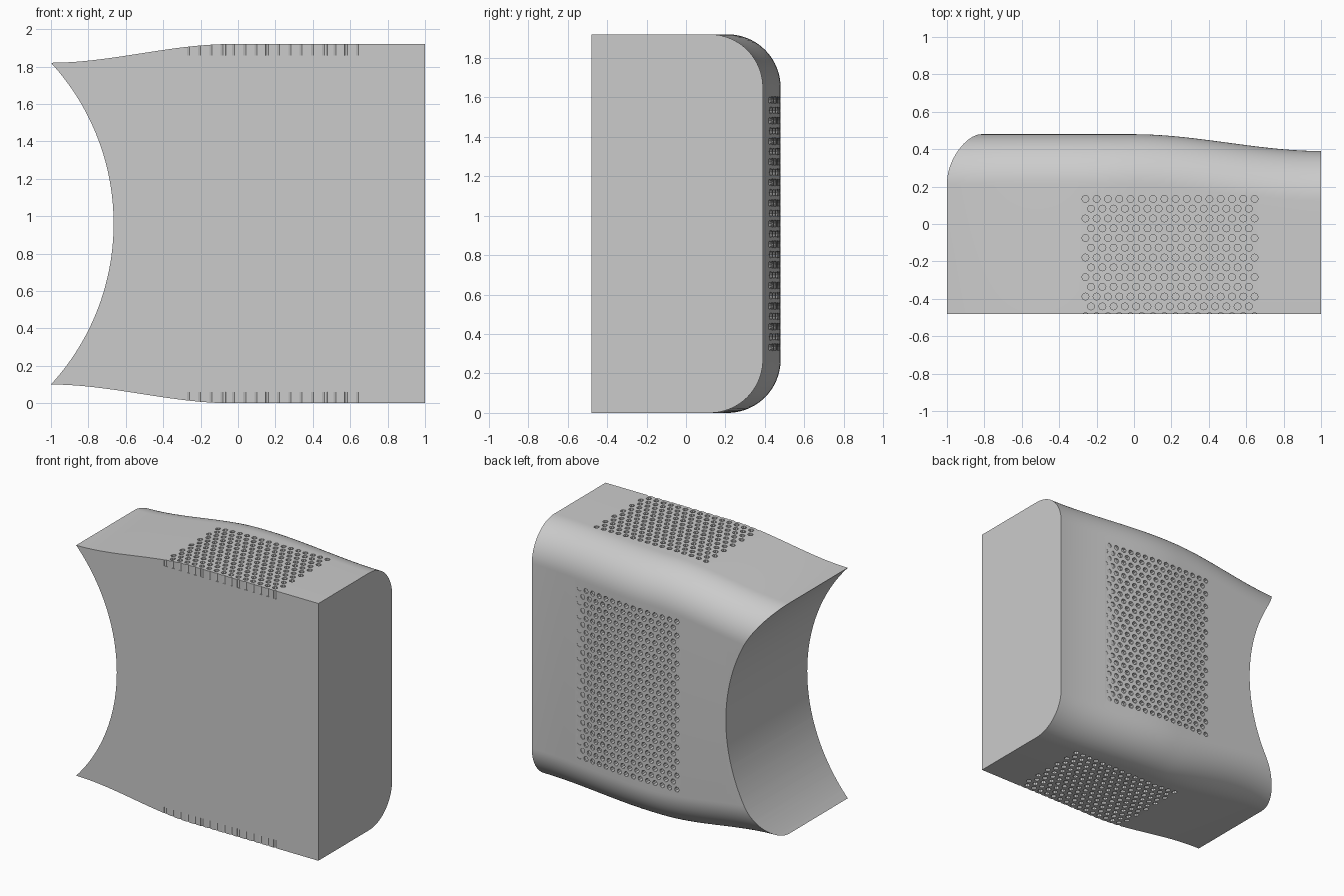
import bpy, bmesh, math
from mathutils import Vector, Matrix

cube = bpy.data.objects.get("Cube")
if cube:
    bpy.data.objects.remove(cube, do_unlink=True)

MID, FRONT, RADIUS = 0.96, -0.48, 0.27
PITCH = 0.0603
ROW = PITCH * math.sqrt(3) / 2

grey = bpy.data.materials.new("neutral grey")
grey.use_nodes = True
colour = (0.6, 0.6, 0.6, 1)
grey.diffuse_color = colour
grey.node_tree.nodes["Principled BSDF"].inputs["Base Color"].default_value = colour


def ease(t):
    t = min(max(t, 0), 1)
    return t * t * (3 - 2 * t)


def make_object(name, bm):
    bmesh.ops.recalc_face_normals(bm, faces=bm.faces)
    mesh = bpy.data.meshes.new(name)
    bm.to_mesh(mesh)
    bm.free()
    mesh.materials.append(grey)
    obj = bpy.data.objects.new(name, mesh)
    bpy.context.collection.objects.link(obj)
    return obj


def section(x):
    """Half-rounded rectangle whose height and depth vary along x."""
    half = 0.96 - 0.1 * ease((-0.04 - x) / 0.96)
    back = 0.48 - 0.09 * ease(x)
    steps = 20
    upper = []
    for i in range(steps + 1):
        a = math.pi / 2 * (1 - i / steps)
        upper.append((back - RADIUS + RADIUS * math.cos(a),
                      half - RADIUS + RADIUS * math.sin(a)))
    ring = [(FRONT, half)] + upper
    ring += [(y, -z) for y, z in reversed(ring)]
    return [Vector((x, y, MID + z)) for y, z in ring]


# Housing: lofted sections
bm = bmesh.new()
stations = [-1.05] + [-1 + i / 24 for i in range(49)]
rings = [[bm.verts.new(p) for p in section(x)] for x in stations]
for a, b in zip(rings, rings[1:]):
    for i in range(len(a)):
        j = (i + 1) % len(a)
        bm.faces.new((a[i], a[j], b[j], b[i]))
bm.faces.new(rings[0])
bm.faces.new(rings[-1])
housing = make_object("housing", bm)

# Cutter for the concave end
bm = bmesh.new()
turn = Matrix.Translation((-1.936, 0, MID)) @ Matrix.Rotation(math.pi / 2, 4, "X")
bmesh.ops.create_cone(bm, cap_ends=True, segments=192, radius1=1.271,
                      radius2=1.271, depth=2, matrix=turn)
end_cutter = make_object("concave_end_cutter", bm)


# Cutter for the vent holes, laid out in staggered rows
bm = bmesh.new()


def vent(place, rows):
    for r in range(rows):
        odd = r % 2
        for c in range(16 - odd):
            x = -0.26 + PITCH * (c + odd / 2)
            bmesh.ops.create_cone(bm, cap_ends=True, segments=8, radius1=0.019,
                                  radius2=0.019, depth=0.1, matrix=place(x, r))


vent(lambda x, r: Matrix.Translation((x, 0.134 - r * ROW, 1.91)), 13)
vent(lambda x, r: Matrix.Translation((x, 0.134 - r * ROW, 0.01)), 13)
vent(lambda x, r: Matrix.Translation((x, 0.47, MID + (r - 12) * ROW))
     @ Matrix.Rotation(math.pi / 2, 4, "X"), 25)
vent_cutter = make_object("vent_hole_cutter", bm)

# Cut, then bake the result
for cutter in (end_cutter, vent_cutter):
    mod = housing.modifiers.new(cutter.name, "BOOLEAN")
    mod.operation = "DIFFERENCE"
    mod.solver = "EXACT"
    mod.object = cutter
bpy.context.view_layer.objects.active = housing
housing.select_set(True)
for mod in list(housing.modifiers):
    bpy.ops.object.modifier_apply(modifier=mod.name)
for cutter in (end_cutter, vent_cutter):
    bpy.data.objects.remove(cutter, do_unlink=True)
bpy.ops.object.shade_smooth_by_angle(angle=math.radians(30))
